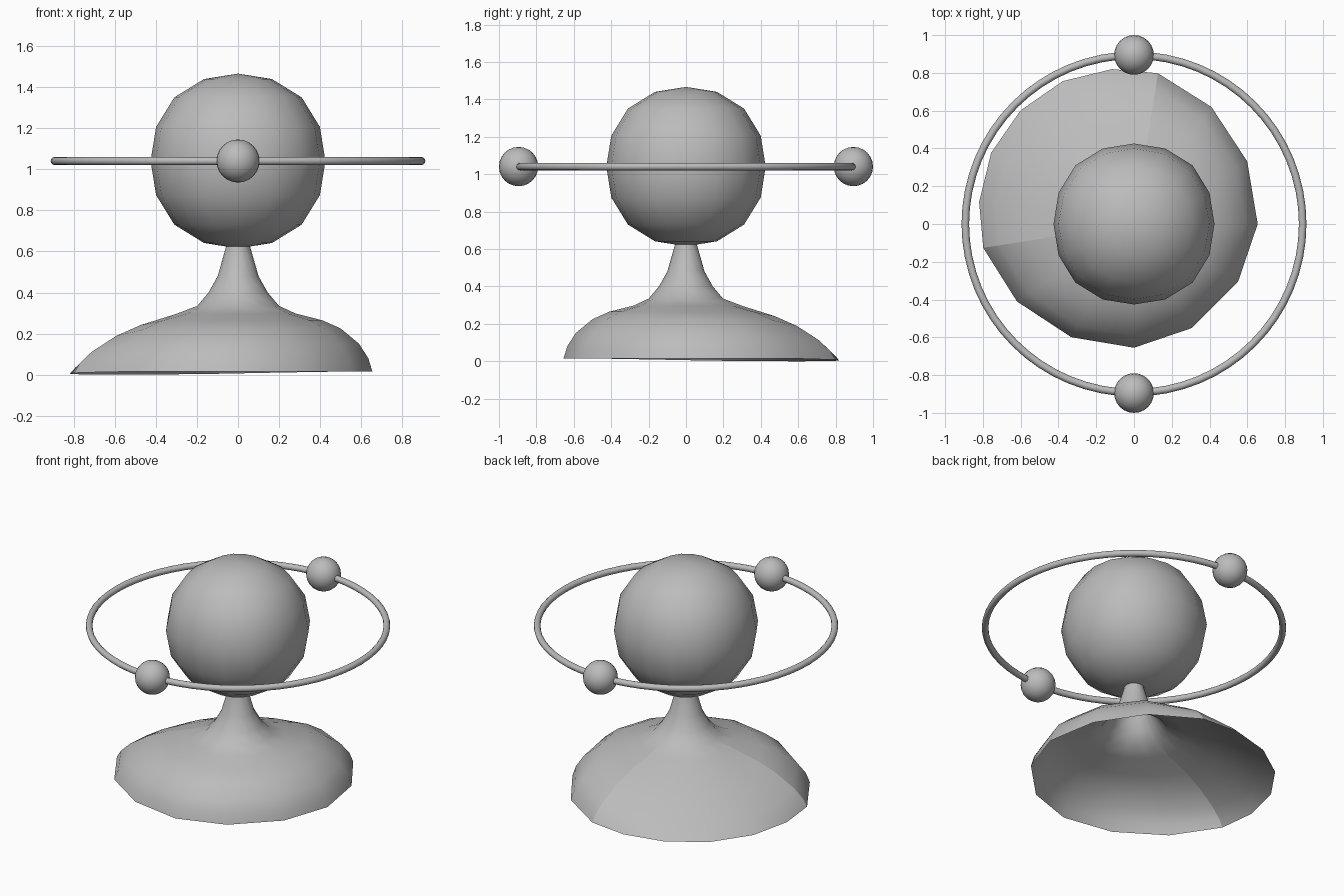
import bpy, bmesh, math

cube = bpy.data.objects.get("Cube")
if cube:
    bpy.data.objects.remove(cube, do_unlink=True)

grey = bpy.data.materials.new("plain_grey")
grey.use_nodes = True
colour = (0.5, 0.5, 0.5, 1)
grey.diffuse_color = colour
grey.node_tree.nodes["Principled BSDF"].inputs["Base Color"].default_value = colour

CENTRE = 1.041      # height of globe and ring
ORBIT = 0.895       # ring radius


def finish(name):
    ob = bpy.context.object
    ob.name = ob.data.name = name
    ob.data.materials.append(grey)
    bpy.ops.object.shade_smooth()
    return ob


def ball(name, radius, y, segments):
    bpy.ops.mesh.primitive_uv_sphere_add(segments=segments, ring_count=segments // 2,
                                         radius=radius, location=(0, y, CENTRE))
    return finish(name)


# Globe, swollen slightly between its axes
globe = ball("globe", 0.426, 0, 16)
for v in globe.data.vertices:
    n = v.co.normalized()
    v.co *= 1 + 0.06 * (1 - sum(c ** 4 for c in n))

# Ring and the two small balls riding on it
ball("front_ball", 0.105, -ORBIT, 24)
ball("back_ball", 0.105, ORBIT, 24)
bpy.ops.mesh.primitive_torus_add(major_radius=ORBIT - 0.002, minor_radius=0.02, major_segments=64,
                                 minor_segments=12, location=(0, 0, CENTRE))
finish("orbit_ring")

# Base: an open shell, round and bulging, with a flatter lobe drawn out at back left
bulge = [(0.055, 0.65), (0.06, 0.62), (0.1, 0.48), (0.145, 0.4), (0.2, 0.335), (0.28, 0.298),
         (0.41, 0.265), (0.5, 0.225), (0.59, 0.15), (0.635, 0.08), (0.655, 0.015)]
FOOT, RIM = 0.2, 0.655
# Angle from the lobe's middle, rim radius, share of the flat lobe profile
half = [(0, 0.85, 1), (18.5, 0.845, 0.95), (37, 0.828, 0.75), (54, 0.808, 0.43),
        (78.5, 0.743, 0.08), (106, 0.685, 0), (135, 0.655, 0), (164, 0.63, 0)]
spokes = [(-a, r, f) for a, r, f in reversed(half[1:])] + half

bm = bmesh.new()
columns = []
for angle, rim, flat in spokes:
    a = math.radians(135 + angle)
    column = []
    for r, z in bulge:
        if r > FOOT:
            t = (r - FOOT) / (RIM - FOOT)
            r = FOOT + t * (rim - FOOT)
            straight = 0.335 * (1 - t) + 0.03 * math.sin(math.pi * t)
            z += (straight - z) * flat
        column.append(bm.verts.new((r * math.cos(a), r * math.sin(a), z)))
    columns.append(column)
for i, near in enumerate(columns):
    far = columns[(i + 1) % len(columns)]
    for k in range(len(bulge) - 1):
        bm.faces.new((near[k], near[k + 1], far[k + 1], far[k]))
bmesh.ops.recalc_face_normals(bm, faces=bm.faces[:])
# Creases where the lobe meets the bulge
for (angle, rim, flat), column in zip(spokes, columns):
    if abs(angle) == 54:
        for k in range(4, len(column) - 1):
            bm.edges.get((column[k], column[k + 1])).smooth = False
for face in bm.faces:
    face.smooth = True
mesh = bpy.data.meshes.new("base")
bm.to_mesh(mesh)
bm.free()
mesh.materials.append(grey)
base = bpy.data.objects.new("base", mesh)
bpy.context.collection.objects.link(base)
